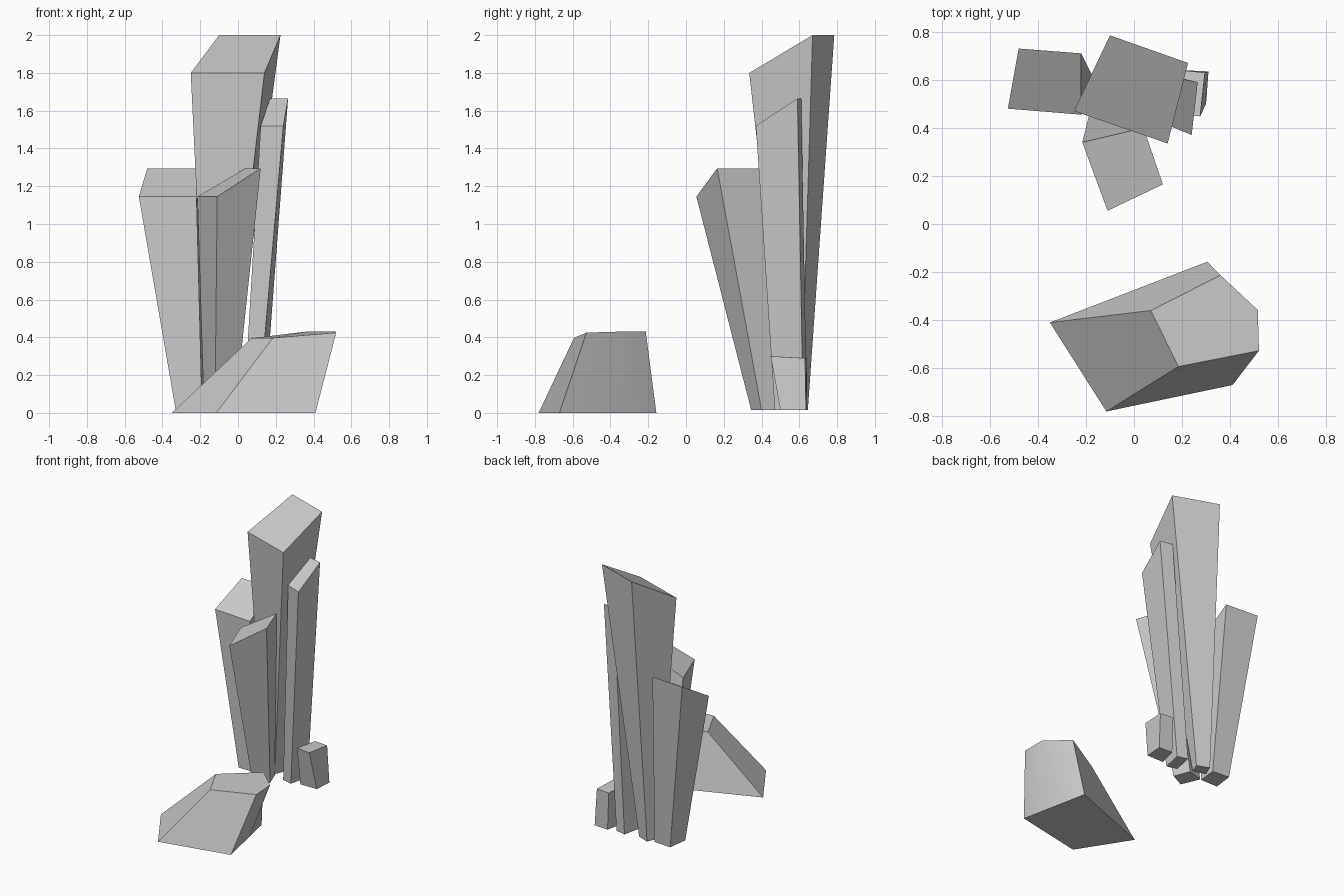
import bpy, bmesh
from mathutils import Vector

stone = bpy.data.materials.new("grey_stone")
stone.diffuse_color = (0.6, 0.6, 0.6, 1)


def loft(name, bottom, top):
    """Closed solid between a base ring and a top ring of matching order."""
    bm = bmesh.new()
    low = [bm.verts.new(Vector(p)) for p in bottom]
    high = [bm.verts.new(Vector(p)) for p in top]
    n = len(low)
    bm.faces.new(low[::-1])
    bm.faces.new(high)
    for i in range(n):
        j = (i + 1) % n
        bm.faces.new((low[i], low[j], high[j], high[i]))
    bmesh.ops.recalc_face_normals(bm, faces=bm.faces[:])
    mesh = bpy.data.meshes.new(name)
    bm.to_mesh(mesh)
    bm.free()
    mesh.materials.append(stone)
    ob = bpy.data.objects.new(name, mesh)
    bpy.context.collection.objects.link(ob)
    bpy.ops.object.select_all(action='DESELECT')
    ob.select_set(True)
    bpy.context.view_layer.objects.active = ob
    bpy.ops.object.shade_smooth_by_angle(angle=0.6)
    return ob


def pillar(name, base, top, z0=0.015):
    """Four-sided shard, narrow at the foot, with a slanted top."""
    return loft(name, [(x, y, z0) for x, y in base], top)


# Standing shards, corners counter-clockwise from front left
pillar("tall_shard",
       [(-0.165, 0.56), (-0.07, 0.535), (-0.04, 0.61), (-0.13, 0.645)],
       [(-0.25, 0.47, 1.8), (0.14, 0.335, 1.8), (0.225, 0.67, 2.0), (-0.1, 0.785, 2.0)])
pillar("left_shard",
       [(-0.33, 0.48), (-0.19, 0.48), (-0.175, 0.62), (-0.31, 0.63)],
       [(-0.525, 0.48, 1.145), (-0.22, 0.455, 1.145), (-0.22, 0.71, 1.295), (-0.48, 0.73, 1.295)])
pillar("front_shard",
       [(-0.122, 0.345), (-0.015, 0.40), (-0.06, 0.52), (-0.18, 0.48)],
       [(-0.11, 0.055, 1.145), (0.12, 0.165, 1.295), (0.04, 0.40, 1.295), (-0.215, 0.34, 1.145)])
pillar("right_shard",
       [(0.03, 0.49), (0.108, 0.47), (0.14, 0.62), (0.06, 0.64)],
       [(0.12, 0.42, 1.52), (0.24, 0.37, 1.52), (0.265, 0.59, 1.665), (0.17, 0.61, 1.665)])
pillar("small_shard",
       [(0.165, 0.50), (0.30, 0.50), (0.31, 0.635), (0.20, 0.64)],
       [(0.165, 0.46, 0.30), (0.275, 0.448, 0.30), (0.295, 0.63, 0.29), (0.19, 0.64, 0.29)])

# Low boulder: five-sided base and a leaning flat top
loft("boulder",
     [(-0.35, -0.41, 0), (-0.115, -0.78, 0), (0.41, -0.67, 0),
      (0.345, -0.355, 0), (0.305, -0.157, 0)],
     [(0.07, -0.36, 0.395), (0.185, -0.593, 0.397), (0.52, -0.527, 0.425),
      (0.515, -0.358, 0.43), (0.36, -0.213, 0.43)])
